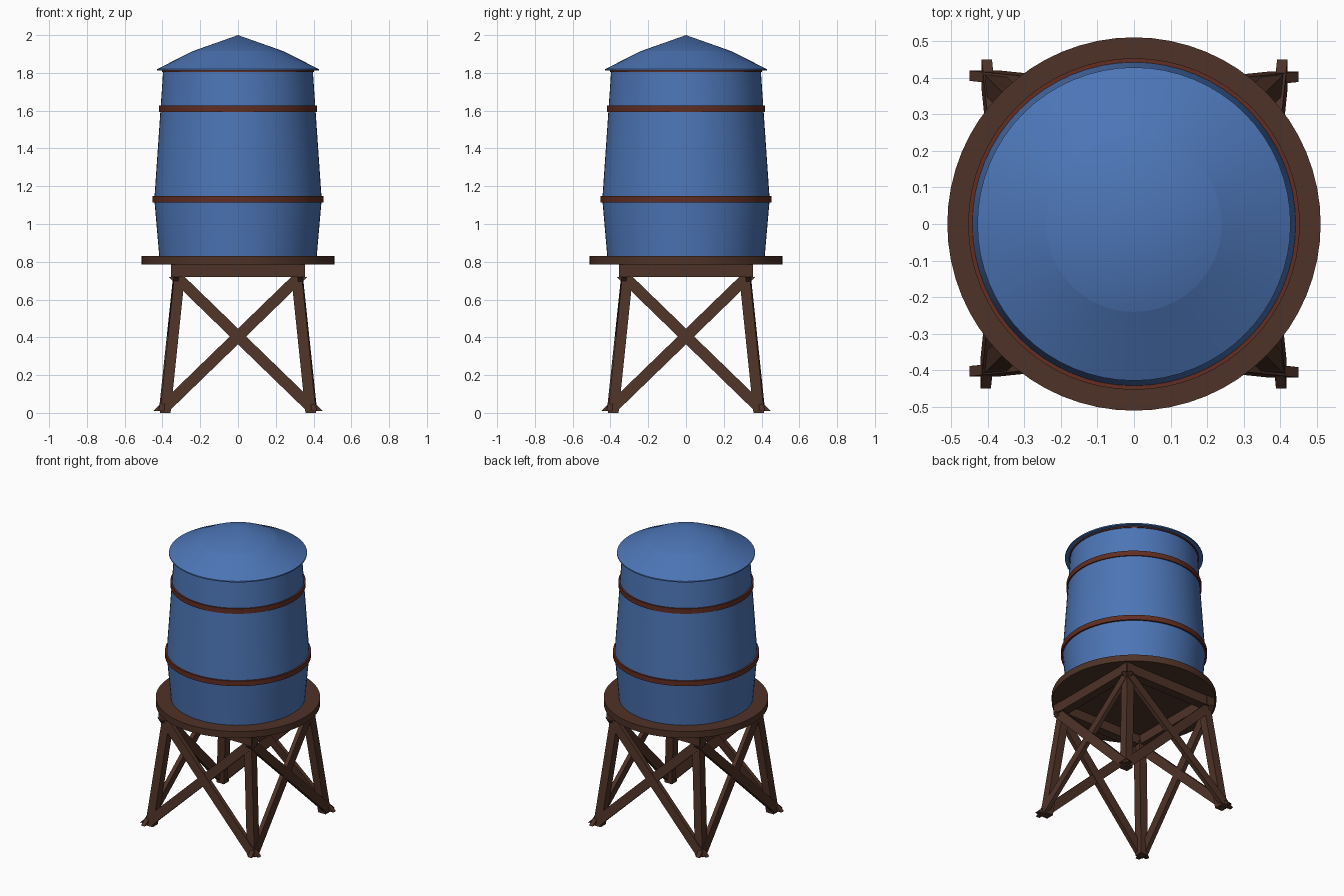
import bpy, bmesh, math
from mathutils import Matrix

if "Cube" in bpy.data.objects:
    bpy.data.objects.remove(bpy.data.objects["Cube"])


def material(name, rgb):
    m = bpy.data.materials.new(name)
    m.diffuse_color = (*rgb, 1)
    m.use_nodes = True
    m.node_tree.nodes["Principled BSDF"].inputs["Base Color"].default_value = m.diffuse_color
    return m


BLUE = material("blue paint", (0.072, 0.178, 0.468))
WOOD = material("dark wood", (0.076, 0.032, 0.020))
RUST = material("rusty hoop", (0.120, 0.027, 0.016))


def finish(bm, name, mat, smooth=False):
    bmesh.ops.recalc_face_normals(bm, faces=bm.faces)
    me = bpy.data.meshes.new(name)
    bm.to_mesh(me)
    bm.free()
    me.materials.append(mat)
    ob = bpy.data.objects.new(name, me)
    bpy.context.collection.objects.link(ob)
    if smooth:
        bpy.ops.object.select_all(action='DESELECT')
        ob.select_set(True)
        bpy.context.view_layer.objects.active = ob
        bpy.ops.object.shade_smooth_by_angle(angle=math.radians(6.4))
    return ob


def lathe(name, profile, mat, closed=False, n=64):
    """Revolve (radius, z) points round z."""
    bm = bmesh.new()
    vs = [bm.verts.new((r, 0, z)) for r, z in profile]
    pairs = list(zip(vs, vs[1:] + vs[:1])) if closed else list(zip(vs, vs[1:]))
    edges = [bm.edges.new(p) for p in pairs]
    bmesh.ops.spin(bm, geom=vs + edges, cent=(0, 0, 0), axis=(0, 0, 1),
                   angle=math.tau, steps=n, use_duplicate=False)
    bmesh.ops.remove_doubles(bm, verts=bm.verts, dist=1e-5)
    return finish(bm, name, mat, True)


def post(name, a, b, w, d, turn=0):
    """Leaning timber with level-cut ends of w by d, turned about z."""
    bm = bmesh.new()
    rings = []
    for x, y, z in (a, b):
        rings.append([bm.verts.new((x + sx * w / 2, y + sy * d / 2, z))
                      for sx, sy in ((-1, -1), (1, -1), (1, 1), (-1, 1))])
    lo, hi = rings
    bm.faces.new(lo)
    bm.faces.new(hi)
    for i in range(4):
        j = (i + 1) % 4
        bm.faces.new((lo[i], lo[j], hi[j], hi[i]))
    bmesh.ops.transform(bm, matrix=Matrix.Rotation(turn, 4, 'Z'), verts=bm.verts)
    return finish(bm, name, WOOD)


# Tank, roof and platform
lathe("tank", [(0, 0.82), (0.416, 0.82), (0.443, 1.13), (0.410, 1.61),
               (0.396, 1.815), (0, 1.815)], BLUE)
lathe("roof", [(0, 1.812), (0.428, 1.812), (0.428, 1.82), (0.24, 1.915), (0, 2.0)], BLUE)
lathe("platform", [(0, 0.785), (0.51, 0.785), (0.51, 0.83), (0, 0.83)], WOOD)

# Hoops round the tank
for name, r, z0, z1 in (("lower_hoop", 0.453, 1.114, 1.148),
                        ("upper_hoop", 0.419, 1.593, 1.627),
                        ("eave_hoop", 0.402, 1.804, 1.813)):
    lathe(name, [(r - 0.025, z0), (r, z0), (r, z1), (r - 0.025, z1)], RUST, True)

# Stand: each side has a leg, a beam and a pair of crossed braces
for side, label in enumerate(("front", "right", "back", "left")):
    t = side * math.pi / 2
    post(label + "_leg", (-0.385, -0.385, 0), (-0.308, -0.308, 0.74), 0.056, 0.056, t)
    post(label + "_beam", (0, -0.322, 0.72), (0, -0.322, 0.787), 0.71, 0.06, t)
    for s, off in ((1, 0), (-1, 0.003)):
        post(label + "_brace", (s * 0.407, -0.405 + off, 0.01),
             (-s * 0.325, -0.330 + off, 0.72), 0.086, 0.028, t)
